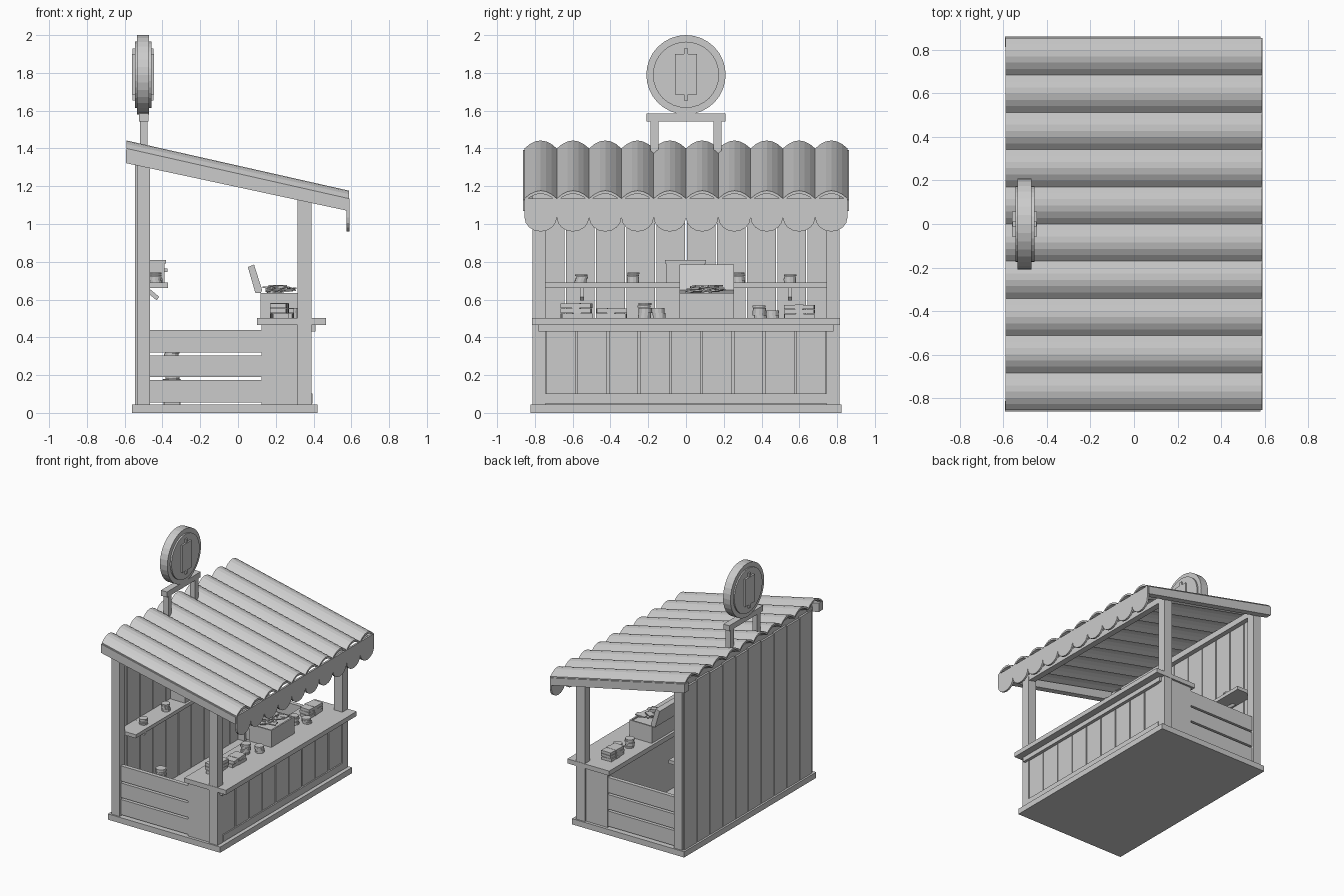
import bpy, bmesh, math, random
from mathutils import Matrix, Vector

if "Cube" in bpy.data.objects:
    bpy.data.objects.remove(bpy.data.objects["Cube"])

random.seed(4)
grey = bpy.data.materials.new("plain_grey")
grey.diffuse_color = (0.6, 0.6, 0.6, 1)
grey.use_nodes = True
grey.node_tree.nodes["Principled BSDF"].inputs["Base Color"].default_value = grey.diffuse_color


def finish(bm, name):
    bmesh.ops.recalc_face_normals(bm, faces=bm.faces)
    me = bpy.data.meshes.new(name)
    bm.to_mesh(me)
    bm.free()
    me.materials.append(grey)
    ob = bpy.data.objects.new(name, me)
    bpy.context.collection.objects.link(ob)
    return ob


def add_box(bm, x0, x1, y0, y1, z0, z1, rot=None):
    c = Vector(((x0 + x1) / 2, (y0 + y1) / 2, (z0 + z1) / 2))
    m = Matrix.Translation(c) @ (rot or Matrix()) @ Matrix.Diagonal((x1 - x0, y1 - y0, z1 - z0, 1))
    bmesh.ops.create_cube(bm, size=1, matrix=m)


def boxes(name, *items):
    bm = bmesh.new()
    for it in items:
        add_box(bm, *it)
    return finish(bm, name)


def prism(name, pts, lo, hi, axis="x", slope=0.0):
    """Extrude a 2D outline along x (points are y,z) or along y (points are x,z)."""
    bm = bmesh.new()
    rings = []
    for t in (lo, hi):
        if axis == "x":
            rings.append([bm.verts.new((t, a, b + slope * (t - lo))) for a, b in pts])
        else:
            rings.append([bm.verts.new((a, t, b)) for a, b in pts])
    n = len(pts)
    for i in range(n):
        j = (i + 1) % n
        bm.faces.new((rings[0][i], rings[0][j], rings[1][j], rings[1][i]))
    for r in rings:
        bm.faces.new(r)
    return finish(bm, name)


def disc(name, x0, x1, r, z, seg=32):
    pts = [(r * math.sin(2 * math.pi * i / seg), z + r * math.cos(2 * math.pi * i / seg)) for i in range(seg)]
    ob = prism(name, pts, x0, x1)
    return ob


def coin_stack(name, x, y, z, count, r=0.034, h=0.0135):
    bm = bmesh.new()
    for i in range(count):
        dx, dy = random.uniform(-.004, .004), random.uniform(-.004, .004)
        bmesh.ops.create_cone(bm, cap_ends=True, segments=12, radius1=r, radius2=r, depth=h * 0.9,
                              matrix=Matrix.Translation((x + dx, y + dy, z + h * (i + .5))))
    finish(bm, name)


def cash_stack(name, x, y, z, count, h=0.027):
    bm = bmesh.new()
    for i in range(count):
        rot = Matrix.Rotation(random.uniform(-.12, .12), 4, "Z")
        zz = z + i * h
        add_box(bm, x - .042, x + .042, y - .08, y + .08, zz, zz + h * .9, rot)
        add_box(bm, x - .045, x + .045, y - .02, y + .02, zz, zz + h * .98, rot)   # paper band
    finish(bm, name)


SL = -0.2255


def roof_z(x):
    return 1.40 + SL * (x + 0.59)


# base platform
boxes("base", (-.56, .42, -.823, .823, 0, .045))

# corner posts
for s, side in ((-1, "right"), (1, "left")):
    y0, y1 = sorted((s * .745, s * .812))
    boxes("back_post_" + side, (-.535, -.465, y0, y1, .045, 1.35))
    boxes("front_post_" + side, (.315, .39, y0, y1, .045, 1.15))
    # low side slats
    y0, y1 = sorted((s * .765, s * .797))
    boxes("side_slats_" + side, *[(-.47, .125, y0, y1, a, b)
                                  for a, b in ((.055, .175), (.19, .305), (.32, .44))])

# back wall planks
w = 1.6 / 10
boxes("back_planks", *[(-.545, -.52, -.8 + i * w + .004, -.8 + (i + 1) * w - .004, .045, 1.33 - .008 * (i % 2))
                       for i in range(10)])

# counter body, top, front planks and rails
boxes("counter_body", (.125, .375, -.8, .8, .045, .468))
boxes("counter_top", (.10, .465, -.815, .815, .466, .502))
w = 1.49 / 9
boxes("counter_planks", *[(.37, .385, -.745 + i * w + .005, -.745 + (i + 1) * w - .005, .09, .435)
                          for i in range(9)])
boxes("counter_rails", (.37, .395, -.745, .745, .05, .103), (.37, .41, -.78, .78, .43, .468))

# back shelf with braces
boxes("shelf", (-.525, -.37, -.745, .745, .662, .69))
tilt = Matrix.Rotation(math.radians(40), 4, "Y")
boxes("shelf_braces", *[(-.53, -.41, y - .01, y + .01, .632, .655, tilt) for y in (-.55, .55)])

# corrugated roof sheet: ten arcs, six flats each
P, top = .171, []
for i in range(10):
    for k in range(6 + (i == 9)):
        t = k / 6
        top.append((-.855 + P * (i + t), 1.40 + .042 * (1 - (2 * t - 1) ** 2)))
low = [(y, z - .016) for y, z in reversed(top)]
prism("roof_sheet", top + low, -.59, .587, slope=SL)

# roof frame: sloped side beams and cross beams
a, b = roof_z(-.59), roof_z(.585)
for s, side in ((-1, "right"), (1, "left")):
    y0, y1 = sorted((s * .812, s * .862))
    prism("roof_side_beam_" + side, [(-.592, a - .008), (.58, b - .008), (.58, b - .065), (-.592, a - .078)],
          y0, y1, axis="y")
for name, x0, x1 in (("back", -.53, -.47), ("front", .32, .385)):
    prism("roof_cross_beam_" + name, [(x0, roof_z(x0) - .016), (x1, roof_z(x1) - .016),
                                      (x1, roof_z(x1) - .065), (x0, roof_z(x0) - .065)], -.82, .82, axis="y")

# scalloped valance
pts = [(.855, 1.135), (-.855, 1.135)]
for i in range(10):
    for k in range(8 + (i == 9)):
        th = math.pi * k / 8
        pts.append((-.855 + P * (i + .5 - .5 * math.cos(th)), 1.035 - .075 * math.sin(th)))
prism("valance", pts, .575, .59)

# sign stand
boxes("sign_stand", (-.52, -.478, -.187, -.145, 1.36, 1.55), (-.52, -.478, .145, .187, 1.36, 1.55),
      (-.525, -.473, -.21, .21, 1.542, 1.585))
prism("sign_foot", [(-.06, 1.58), (.06, 1.58), (.03, 1.605), (-.03, 1.605)], -.525, -.475)

# round coin sign with raised plain emblem
disc("sign_disc", -.535, -.47, .21, 1.79)
disc("sign_face", -.545, -.458, .175, 1.79)
boxes("sign_emblem", (-.56, -.445, -.058, .058, 1.685, 1.90), (-.558, -.447, -.011, .011, 1.655, 1.93))

# cash box on the counter with open lid
boxes("cash_box", (.12, .315, -.035, .255, .502, .515), (.12, .132, -.035, .255, .51, .635),
      (.303, .315, -.035, .255, .51, .635), (.13, .305, -.035, -.023, .51, .635),
      (.13, .305, .243, .255, .51, .635), (.13, .305, -.025, .245, .51, .625))
prism("cash_box_lid", [(.12, .635), (.092, .635), (.052, .772), (.085, .785), (.128, .65)], -.035, .255, axis="y")
bm = bmesh.new()
for i in range(16):
    x, y = random.uniform(.17, .275), random.uniform(.02, .2)
    z = .635 + .0022 * i
    rot = Matrix.Rotation(random.uniform(0, 3.1), 4, "Z") @ Matrix.Rotation(random.uniform(-.2, .2), 4, "X")
    add_box(bm, x - .022, x + .022, y - .04, y + .04, z, z + .008, rot)
finish(bm, "loose_notes")

# goods on the counter
cash_stack("cash_stack_a", .22, -.58, .502, 3)
cash_stack("cash_stack_b", .25, -.395, .502, 2)
cash_stack("cash_stack_c", .22, .60, .502, 3, .024)
for i, (x, y, n) in enumerate(((.22, -.22, 6), (.29, -.145, 4), (.22, .39, 5), (.28, .46, 3))):
    coin_stack("counter_coins_%d" % i, x, y, .502, n)

# goods on the shelf
for i, y in enumerate((-.555, -.28, .28, .55)):
    coin_stack("shelf_coins_%d" % i, -.435, y, .69, 4 if i in (0, 3) else 5, .032, .011)
boxes("shelf_safe", (-.515, -.388, -.105, .1, .69, .8), (-.518, -.382, -.11, .105, .79, .81),
      (-.39, -.374, -.01, .01, .745, .765))

# goods stored on the floor
cash_stack("floor_cash", -.35, -.45, .045, 5)
coin_stack("floor_coins", -.35, -.46, .18, 11, .038)
